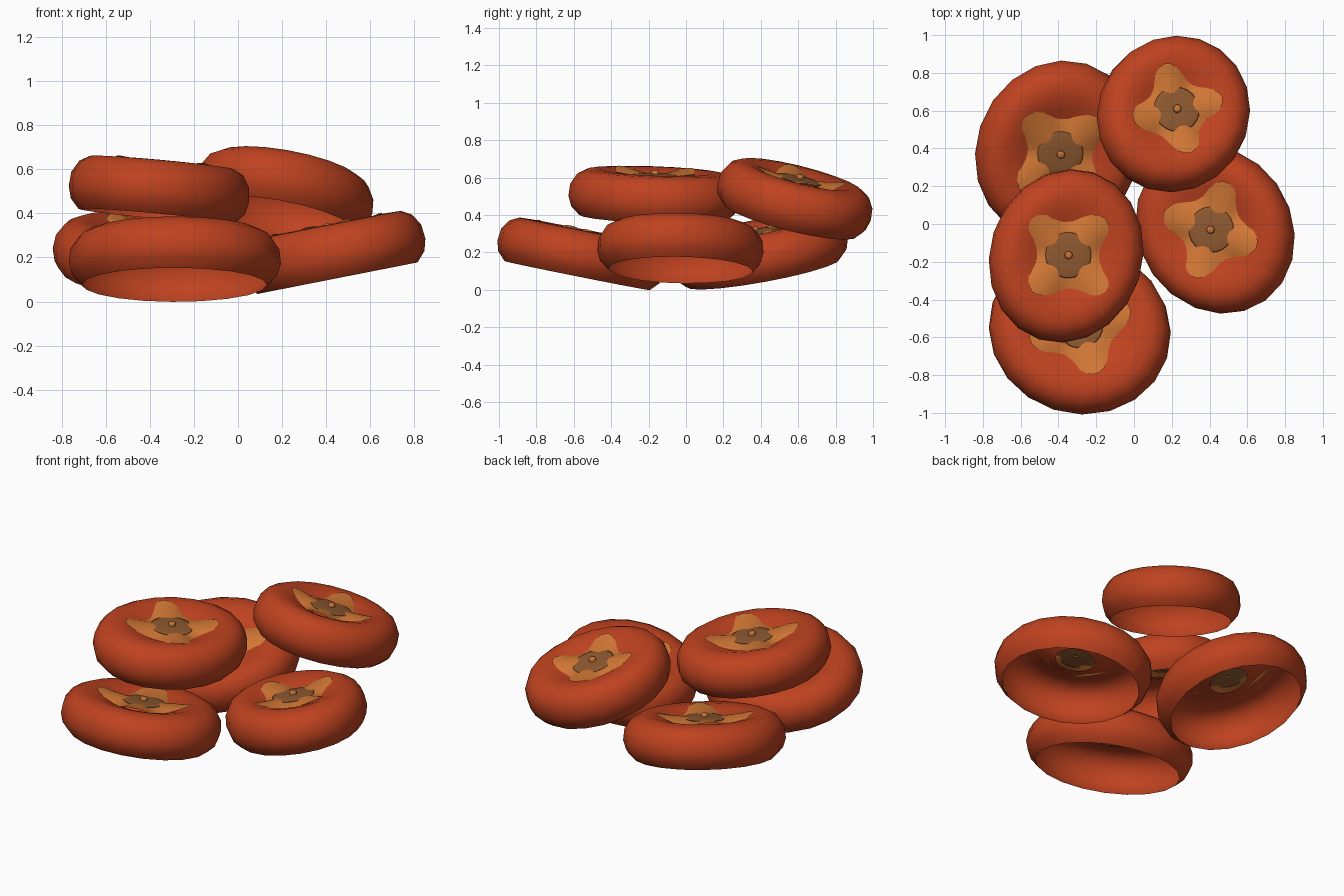
import bpy, bmesh, math
from mathutils import Vector, Matrix

if "Cube" in bpy.data.objects:
    bpy.data.objects.remove(bpy.data.objects["Cube"])


def material(name, rgb):
    m = bpy.data.materials.new(name)
    m.diffuse_color = (*rgb, 1)
    m.use_nodes = True
    m.node_tree.nodes["Principled BSDF"].inputs["Base Color"].default_value = m.diffuse_color
    return m


SKIN = material("orange_red_skin", (0.52, 0.055, 0.014))
LEAF = material("tan_leaf", (0.64, 0.185, 0.035))
DISC = material("brown_disc", (0.27, 0.10, 0.03))
STEM = material("ochre_stem", (0.58, 0.17, 0.035))

# body profile: (fraction of outer radius, height), open at the bottom
PROFILE = [(0.87, 0.0), (0.965, 0.045), (1.0, 0.10), (0.985, 0.165), (0.91, 0.218),
           (0.80, 0.244), (0.66, 0.247), (0.50, 0.228), (0.36, 0.202), (0.25, 0.188)]


def grid_object(name, rings, mat, matrix, cap=False):
    """Join equal-length closed rings of points with quads."""
    bm = bmesh.new()
    rows = [[bm.verts.new(p) for p in ring] for ring in rings]
    for a, b in zip(rows, rows[1:]):
        n = len(a)
        for i in range(n):
            j = (i + 1) % n
            bm.faces.new((a[i], a[j], b[j], b[i]))
    if cap:
        bm.faces.new(rows[-1])
    for f in bm.faces:
        f.smooth = True
    me = bpy.data.meshes.new(name)
    bm.to_mesh(me)
    bm.free()
    me.materials.append(mat)
    ob = bpy.data.objects.new(name, me)
    ob.matrix_world = matrix
    bpy.context.collection.objects.link(ob)
    return ob


def circle(r, z, n):
    return [Vector((r * math.cos(2 * math.pi * i / n), r * math.sin(2 * math.pi * i / n), z))
            for i in range(n)]


def oval(rx, ry, c):
    """Matrix turning the unit circle into an oval with half-extents rx, ry, skewed by c."""
    s = math.sqrt(rx * rx * ry * ry - c * c)
    t = math.sqrt(rx * rx + ry * ry + 2 * s)
    return Matrix((((rx * rx + s) / t, c / t, 0), (c / t, (ry * ry + s) / t, 0), (0, 0, 1)))


def fruit(label, base, radii, lean, leaf_angle, leaf_size):
    axis = Vector((lean[0], lean[1], 1)).normalized()
    rot = Vector((0, 0, 1)).rotation_difference(axis).to_matrix().to_4x4()
    mat = Matrix.Translation(base) @ rot
    shape = oval(*radii)

    # hollow squashed body
    grid_object(label + "_body", [[shape @ p for p in circle(f, z, 20)] for f, z in PROFILE],
                SKIN, mat)

    # four-lobed leaf over the dimple: tips lift, the edges between them droop
    n = 48
    a0 = math.radians(leaf_angle)
    rings = []
    for t in (1.0, 0.85, 0.65, 0.45, 0.28):
        ring = []
        for i in range(n):
            a = 2 * math.pi * i / n
            lobe = ((1 + math.cos(4 * (a - a0))) / 2) ** 1.3
            r = t * leaf_size * (0.67 + 0.33 * lobe)
            z = 0.226 + t * t * (0.028 * lobe - 0.02 * (1 - lobe))
            ring.append((r * math.cos(a), r * math.sin(a), z))
        rings.append(ring)
    grid_object(label + "_leaf", rings, LEAF, mat)

    # shallow brown disc at the leaf centre
    rings = [circle(0.122 * math.cos(p), 0.225 + 0.008 * math.sin(p), 24)
             for p in (math.radians(d) for d in (-85, -50, -20, 0, 20, 50, 85))]
    grid_object(label + "_disc", rings, DISC, mat, cap=True)

    # tiny stem stub
    rings = [circle(r, z, 10) for r, z in
             ((0.024, 0.222), (0.02, 0.238), (0.021, 0.248), (0.012, 0.253))]
    grid_object(label + "_stem", rings, STEM, mat, cap=True)


# lower three lean towards the middle, two rest on top
fruit("front_fruit", (-0.288, -0.582, 0.076), (0.482, 0.455, -0.01), (0.01, 0.20), 18, 0.28)
fruit("right_fruit", (0.452, -0.03, 0.106), (0.427, 0.445, -0.021), (-0.197, 0.0), 71, 0.268)
fruit("back_left_fruit", (-0.418, 0.412, 0.09), (0.44, 0.48, 0.014), (0.13, -0.19), 41, 0.285)
fruit("upper_left_fruit", (-0.368, -0.172, 0.388), (0.412, 0.46, 0.016), (0.09, 0.03), 45, 0.275)
fruit("upper_back_fruit", (0.19, 0.555, 0.374), (0.41, 0.422, 0.013), (0.17, 0.24), 14, 0.25)
